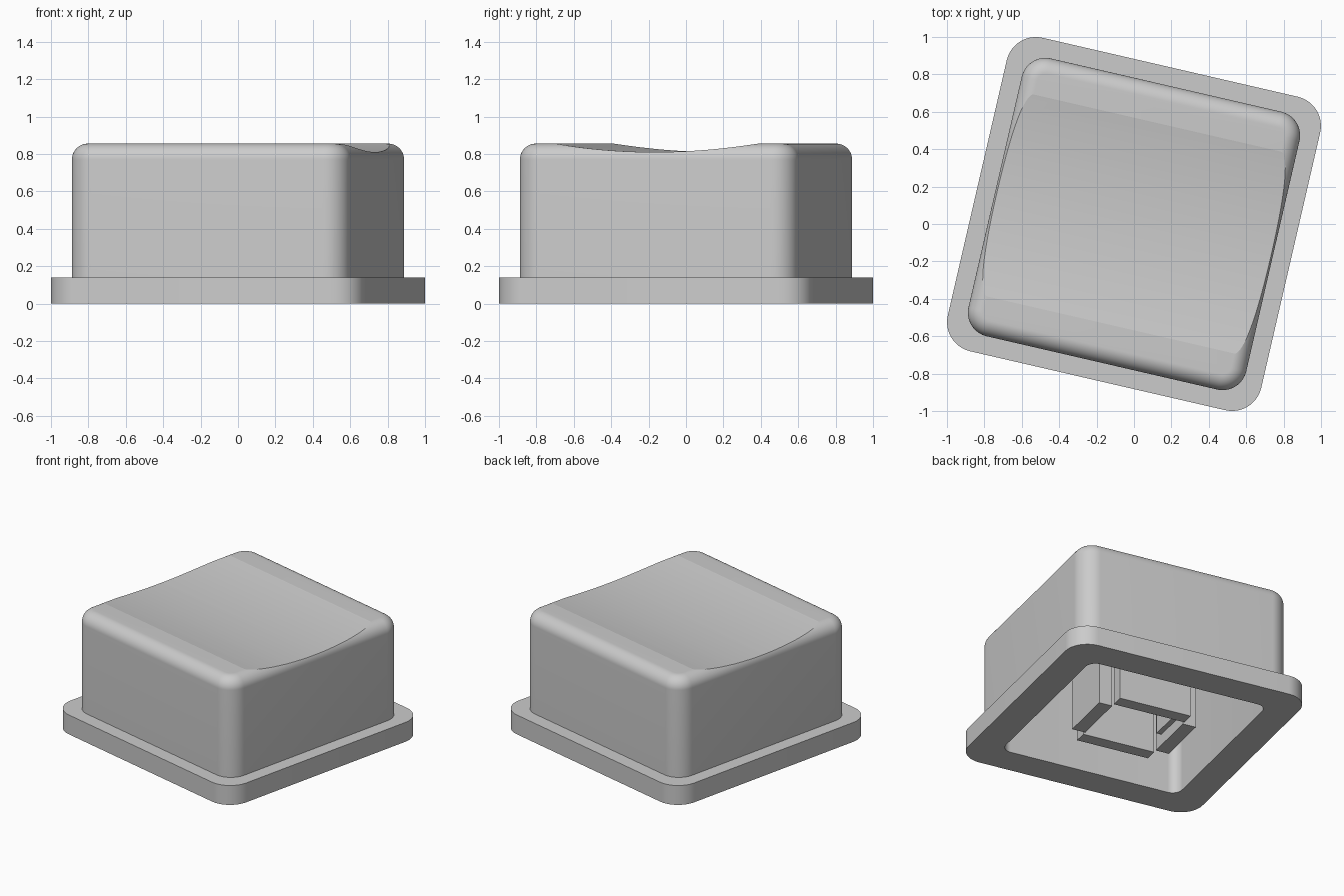
import bpy
import bmesh
from math import cos, sin, pi, radians

if "Cube" in bpy.data.objects:
    bpy.data.objects.remove(bpy.data.objects["Cube"], do_unlink=True)

TURN = radians(-13)
SEGMENTS = 16

grey = bpy.data.materials.new("grey plastic")
grey.use_nodes = True
colour = (0.6, 0.6, 0.6, 1)
grey.diffuse_color = colour
grey.node_tree.nodes["Principled BSDF"].inputs["Base Color"].default_value = colour


def finish(name, bm):
    bmesh.ops.recalc_face_normals(bm, faces=bm.faces)
    mesh = bpy.data.meshes.new(name)
    bm.to_mesh(mesh)
    bm.free()
    mesh.materials.append(grey)
    obj = bpy.data.objects.new(name, mesh)
    obj.rotation_euler.z = TURN
    bpy.context.collection.objects.link(obj)
    return obj


def rounded_block(name, half, radius, bottom, top, fillet=0):
    """Rounded square prism, with an optional round over along the top edge."""
    levels = [(0, bottom)]
    if fillet:
        for i in range(SEGMENTS + 1):
            a = pi / 2 * i / SEGMENTS
            levels.append((fillet * (1 - cos(a)), top - fillet * (1 - sin(a))))
    else:
        levels.append((0, top))
    bm = bmesh.new()
    rings = []
    c = half - radius
    for inset, z in levels:
        ring = []
        for q, (sx, sy) in enumerate([(1, 1), (-1, 1), (-1, -1), (1, -1)]):
            for i in range(SEGMENTS + 1):
                a = pi / 2 * (q + i / SEGMENTS)
                r = radius - inset
                ring.append(bm.verts.new((sx * c + r * cos(a), sy * c + r * sin(a), z)))
        rings.append(ring)
    for low, high in zip(rings, rings[1:]):
        for i in range(len(low)):
            j = (i + 1) % len(low)
            bm.faces.new((low[i], low[j], high[j], high[i]))
    bm.faces.new(rings[0][::-1])
    bm.faces.new(rings[-1])
    return finish(name, bm)


def box(name, x0, x1, y0, y1, z0, z1):
    bm = bmesh.new()
    bmesh.ops.create_cube(bm, size=1)
    for v in bm.verts:
        v.co = ((x0 + x1) / 2 + v.co.x * (x1 - x0),
                (y0 + y1) / 2 + v.co.y * (y1 - y0),
                (z0 + z1) / 2 + v.co.z * (z1 - z0))
    return finish(name, bm)


def combine(target, tool, operation):
    """Apply a boolean and drop the tool."""
    mod = target.modifiers.new("cut", "BOOLEAN")
    mod.operation = operation
    mod.solver = "EXACT"
    mod.object = tool
    bpy.context.view_layer.update()
    graph = bpy.context.evaluated_depsgraph_get()
    result = bpy.data.meshes.new_from_object(target.evaluated_get(graph))
    target.modifiers.clear()
    target.data = result
    bpy.data.objects.remove(tool, do_unlink=True)


# Outer shell with its flange
cap = rounded_block("button_cap", 0.762, 0.13, 0.05, 0.855, 0.085)
flange = rounded_block("flange", 0.86, 0.16, 0, 0.14)
combine(cap, flange, "UNION")

# Shallow cylindrical dish across the top
dish_radius = 3.44
steps = 24
bm = bmesh.new()
arc = []
for i in range(steps + 1):
    a = radians(-12 + 24 * i / steps)
    arc.append((dish_radius * sin(a), 0.81 + dish_radius * (1 - cos(a))))
arc += [(arc[-1][0], 1.2), (arc[0][0], 1.2)]
profile = bm.faces.new([bm.verts.new((-1, y, z)) for y, z in arc])
moved = bmesh.ops.extrude_face_region(bm, geom=[profile])["geom"]
bmesh.ops.translate(bm, vec=(2, 0, 0),
                    verts=[g for g in moved if isinstance(g, bmesh.types.BMVert)])
combine(cap, finish("dish_cutter", bm), "DIFFERENCE")

# Hollow underside
CEILING = 0.71
combine(cap, rounded_block("cavity_cutter", 0.648, 0.07, -0.1, CEILING), "DIFFERENCE")

# Stem walls, with a catch on the inside of each side wall
parts = [cap]
for side, s in (("left", 1), ("right", -1)):
    x0, x1 = sorted((s * 0.26, s * 0.355))
    parts.append(box(side + "_stem_wall", x0, x1, -0.195, 0.195, 0, CEILING + 0.01))
    x0, x1 = sorted((s * 0.225, s * 0.27))
    parts.append(box(side + "_catch", x0, x1, -0.115, 0.115, 0.08, CEILING + 0.01))
for side, s in (("back", 1), ("front", -1)):
    y0, y1 = sorted((s * 0.22, s * 0.31))
    parts.append(box(side + "_stem_wall", -0.26, 0.26, y0, y1, 0, CEILING + 0.01))

# Smooth rounded corners, crisp flats
bpy.ops.object.select_all(action="DESELECT")
for obj in parts:
    obj.select_set(True)
bpy.context.view_layer.objects.active = cap
bpy.ops.object.shade_smooth_by_angle(angle=radians(8))
